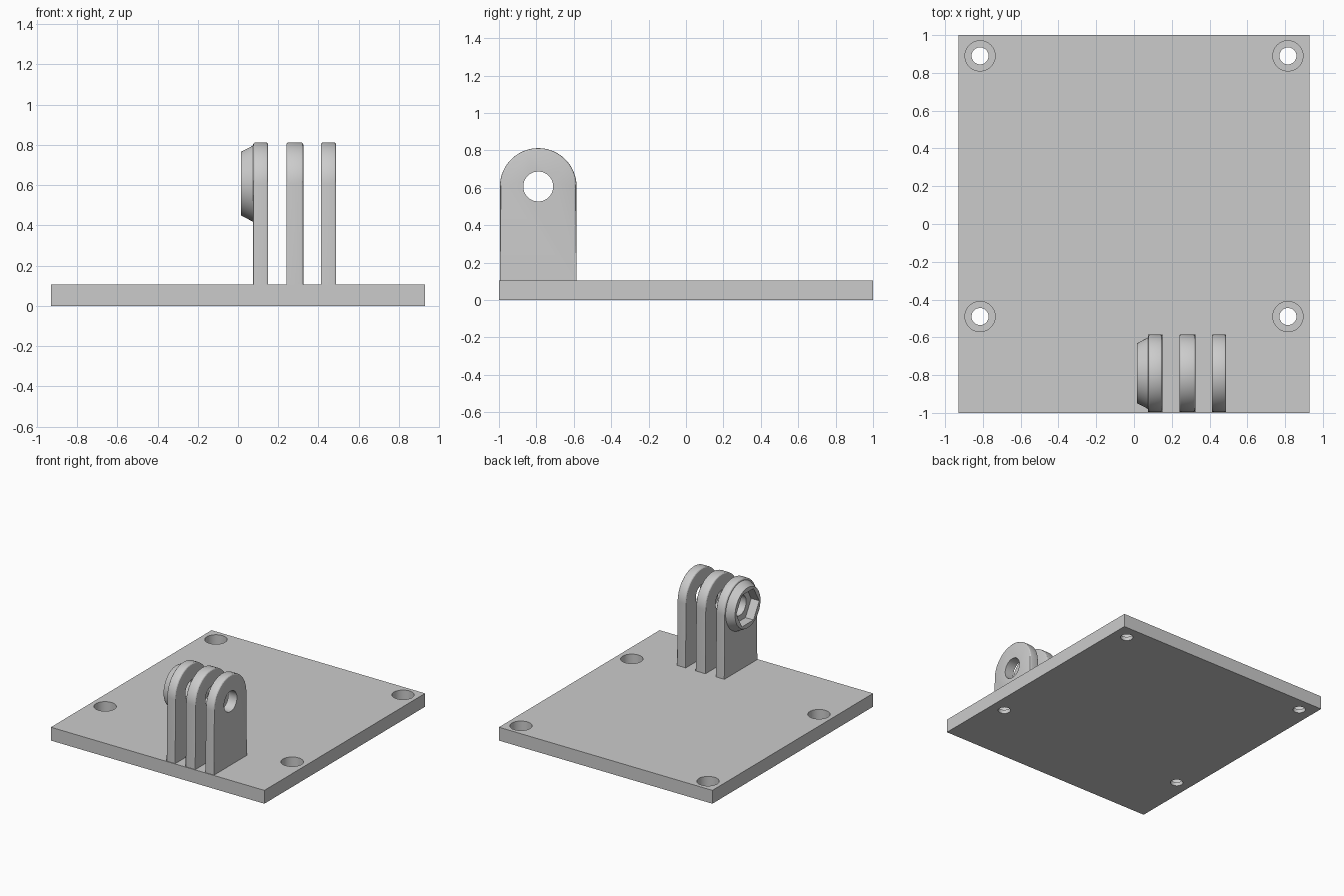
import bpy, bmesh, math
from mathutils import Matrix

if "Cube" in bpy.data.objects:
    bpy.data.objects.remove(bpy.data.objects["Cube"])

grey = bpy.data.materials.new("light grey")
grey.diffuse_color = (0.6, 0.6, 0.6, 1)
grey.use_nodes = True
grey.node_tree.nodes["Principled BSDF"].inputs["Base Color"].default_value = grey.diffuse_color

PLATE_TOP = 0.105
PIVOT_Y, PIVOT_Z = -0.79, 0.607
LUG_R, EDGE = 0.205, 0.012


def make(name, bm):
    bmesh.ops.recalc_face_normals(bm, faces=bm.faces)
    me = bpy.data.meshes.new(name)
    bm.to_mesh(me)
    bm.free()
    me.materials.append(grey)
    ob = bpy.data.objects.new(name, me)
    bpy.context.collection.objects.link(ob)
    return ob


def loft(name, sections):
    """Skin equal-length point loops and cap both ends."""
    bm = bmesh.new()
    rings = [[bm.verts.new(p) for p in s] for s in sections]
    n = len(rings[0])
    for a, b in zip(rings, rings[1:]):
        for i in range(n):
            j = (i + 1) % n
            bm.faces.new((a[i], a[j], b[j], b[i]))
    bm.faces.new(rings[0])
    bm.faces.new(rings[-1])
    return make(name, bm)


def circle_x(x, r, n=64):
    """Loop around the pivot axis, first corner on the y direction."""
    return [(x, PIVOT_Y + r * math.cos(2 * math.pi * i / n),
             PIVOT_Z + r * math.sin(2 * math.pi * i / n)) for i in range(n)]


def circle_z(x, y, z, r, n=48):
    return [(x + r * math.cos(2 * math.pi * i / n),
             y + r * math.sin(2 * math.pi * i / n), z) for i in range(n)]


def cut(ob, cutters):
    bpy.context.view_layer.objects.active = ob
    for c in cutters:
        c.hide_render = True
        m = ob.modifiers.new("cut", 'BOOLEAN')
        m.operation, m.solver, m.object = 'DIFFERENCE', 'EXACT', c
        bpy.ops.object.modifier_apply(modifier=m.name)


def smooth(ob):
    bpy.ops.object.select_all(action='DESELECT')
    ob.select_set(True)
    bpy.context.view_layer.objects.active = ob
    bpy.ops.object.shade_smooth_by_angle(angle=math.radians(25))


# Base plate with four counterbored screw holes
bm = bmesh.new()
bmesh.ops.create_cube(bm, size=1, matrix=Matrix.Translation((0, 0, PLATE_TOP / 2))
                      @ Matrix.Diagonal((1.86, 2, PLATE_TOP, 1)))
plate = make("base_plate", bm)
screw_cutters = []
for x in (-0.815, 0.815):
    for y in (-0.49, 0.89):
        levels = ((-0.1, 0.045), (0.03, 0.045), (0.03, 0.08), (0.2, 0.08))
        screw_cutters.append(loft("screw_cutter", [circle_z(x, y, z, r) for z, r in levels]))
cut(plate, screw_cutters)
smooth(plate)


# Mounting lugs: round-topped plates whose edge rounding fades out at the foot
def lug_section(x, inset):
    r = LUG_R - inset
    arc = [(x, PIVOT_Y + r * math.cos(math.pi * i / 40),
            PIVOT_Z + r * math.sin(math.pi * i / 40)) for i in range(41)]
    foot = PLATE_TOP - 0.005
    return [(x, PIVOT_Y + LUG_R, foot)] + arc + [(x, PIVOT_Y - LUG_R, foot)]


def lug(name, x0, x1):
    steps = [(EDGE * (1 - math.sin(a)), EDGE * (1 - math.cos(a)))
             for a in (math.pi / 2 * k / 3 for k in range(4))]
    left = [lug_section(x0 + dx, ins) for ins, dx in steps]
    right = [lug_section(x1 - dx, ins) for ins, dx in reversed(steps)]
    return loft(name, left[::-1] + right[::-1]) if left[0][0][0] > left[-1][0][0] \
        else loft(name, left + right)


bolt_cutter = loft("bolt_cutter", [circle_x(-0.2, 0.08), circle_x(0.7, 0.08)])
nut_cutter = loft("nut_cutter", [circle_x(-0.1, 0.143, 6), circle_x(0.085, 0.143, 6)])


def lug_fixed(name, x0, x1):
    # Outer faces carry the full inset, the middle carries none
    angles = [math.pi / 2 * k / 3 for k in range(4)]
    prof = [(EDGE * (1 - math.cos(a)), EDGE * (1 - math.sin(a))) for a in angles]
    sections = [lug_section(x0 + dx, ins) for dx, ins in prof]
    sections += [lug_section(x1 - dx, ins) for dx, ins in reversed(prof)]
    return loft(name, sections)


for name, x0, x1 in (("left_lug", 0.075, 0.15), ("middle_lug", 0.24, 0.325),
                     ("right_lug", 0.412, 0.488)):
    ob = lug_fixed(name, x0, x1)
    cut(ob, [bolt_cutter] + ([nut_cutter] if name == "left_lug" else []))
    smooth(ob)

# Tapered boss holding the hexagonal nut pocket
boss = loft("nut_boss", [circle_x(0.015, 0.158), circle_x(0.076, 0.19)])
cut(boss, [nut_cutter])
smooth(boss)

# Helpers are no longer needed once the cuts are applied
for c in screw_cutters + [bolt_cutter, nut_cutter]:
    bpy.data.objects.remove(c)
